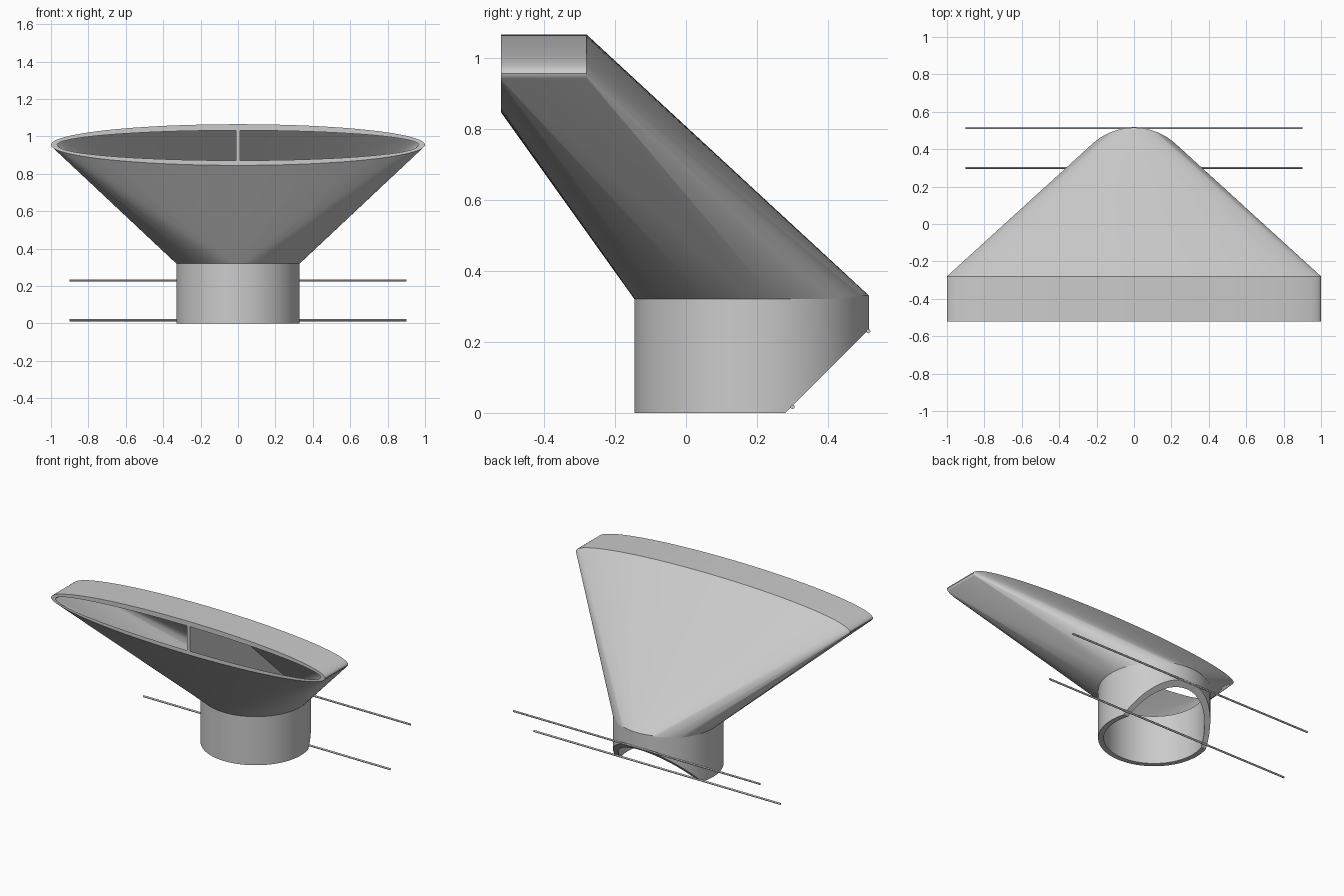
import bpy, bmesh
from math import sin, cos, pi, radians
from mathutils import Matrix, Vector

if "Cube" in bpy.data.objects:
    bpy.data.objects.remove(bpy.data.objects["Cube"], do_unlink=True)

grey = bpy.data.materials.new("light_grey")
grey.use_nodes = True
colour = (0.6, 0.6, 0.6, 1)
grey.diffuse_color = colour
grey.node_tree.nodes["Principled BSDF"].inputs["Base Color"].default_value = colour

SEG = 96
TUBE_Y, TUBE_R, TUBE_TOP = 0.185, 0.33, 0.32
MOUTH_Z, WALL = 0.955, 0.033


def finish(bm, name):
    bmesh.ops.recalc_face_normals(bm, faces=bm.faces)
    mesh = bpy.data.meshes.new(name)
    bm.to_mesh(mesh)
    bm.free()
    mesh.materials.append(grey)
    obj = bpy.data.objects.new(name, mesh)
    bpy.context.collection.objects.link(obj)
    return obj


def select(obj):
    bpy.ops.object.select_all(action="DESELECT")
    obj.select_set(True)
    bpy.context.view_layer.objects.active = obj


def subtract(obj, cutter):
    cutter.hide_render = True
    select(obj)
    mod = obj.modifiers.new("cut", "BOOLEAN")
    mod.operation, mod.solver, mod.object = "DIFFERENCE", "EXACT", cutter
    bpy.ops.object.modifier_apply(modifier=mod.name)
    bpy.data.objects.remove(cutter, do_unlink=True)


def smooth(obj):
    select(obj)
    bpy.ops.object.shade_smooth_by_angle(angle=radians(30))


def cylinder(name, radius, length, matrix, seg=SEG):
    bm = bmesh.new()
    bmesh.ops.create_cone(bm, cap_ends=True, segments=seg, radius1=radius,
                          radius2=radius, depth=length, matrix=matrix)
    return finish(bm, name)


def funnel_hull(name, inset, front, low, high):
    """Hull around a flat elliptical mouth and the round top of the tube."""
    bm = bmesh.new()
    for i in range(SEG):
        c, s = cos(2 * pi * i / SEG), sin(2 * pi * i / SEG)
        for y in (front, -0.28):
            bm.verts.new(((1 - inset) * c, y, MOUTH_Z + (0.11 - inset) * s))
        r = TUBE_R - inset
        for z in (low, high):
            bm.verts.new((r * c, TUBE_Y + r * s, z))
    hull = bmesh.ops.convex_hull(bm, input=bm.verts)
    spare = {v for v in hull["geom_interior"] + hull["geom_unused"]
             if isinstance(v, bmesh.types.BMVert)}
    bmesh.ops.delete(bm, geom=list(spare), context="VERTS")
    bmesh.ops.dissolve_limit(bm, angle_limit=0.002, verts=bm.verts, edges=bm.edges)
    return finish(bm, name)


# Hollow funnel flaring from the round tube to the wide mouth
funnel = funnel_hull("funnel", 0, -0.52, TUBE_TOP, TUBE_TOP + 0.01)
subtract(funnel, funnel_hull("funnel_cutter", WALL, -0.525, TUBE_TOP - 0.01, TUBE_TOP))
smooth(funnel)

# Tube with a slanted opening at the lower back
tube = cylinder("tube", TUBE_R, TUBE_TOP, Matrix.Translation((0, TUBE_Y, TUBE_TOP / 2)))
subtract(tube, cylinder("bore_cutter", TUBE_R - WALL, 1, Matrix.Translation((0, TUBE_Y, 0.2))))
bm = bmesh.new()
centre = Vector((0, 0.28, 0)) + Vector((0, 1, -1)).normalized()
bmesh.ops.create_cube(bm, size=2, matrix=Matrix.Translation(centre) @ Matrix.Rotation(pi / 4, 4, "X"))
subtract(tube, finish(bm, "slant_cutter"))
smooth(tube)

# Central divider inside the funnel
bm = bmesh.new()
outline = [(-0.515, 0.86), (-0.515, 1.045), (-0.28, 1.045), (0.49, 0.325), (-0.13, 0.325)]
face = bm.faces.new([bm.verts.new((-0.01, y, z)) for y, z in outline])
side = bmesh.ops.extrude_face_region(bm, geom=[face])["geom"]
bmesh.ops.translate(bm, vec=(0.02, 0, 0),
                    verts=[v for v in side if isinstance(v, bmesh.types.BMVert)])
finish(bm, "divider")

# Thin rods across the slanted opening
for name, y, z in (("lower_rod", 0.3, 0.017), ("upper_rod", 0.513, 0.23)):
    rod = cylinder(name, 0.006, 1.8,
                   Matrix.Translation((0, y, z)) @ Matrix.Rotation(pi / 2, 4, "Y"), 12)
    smooth(rod)
